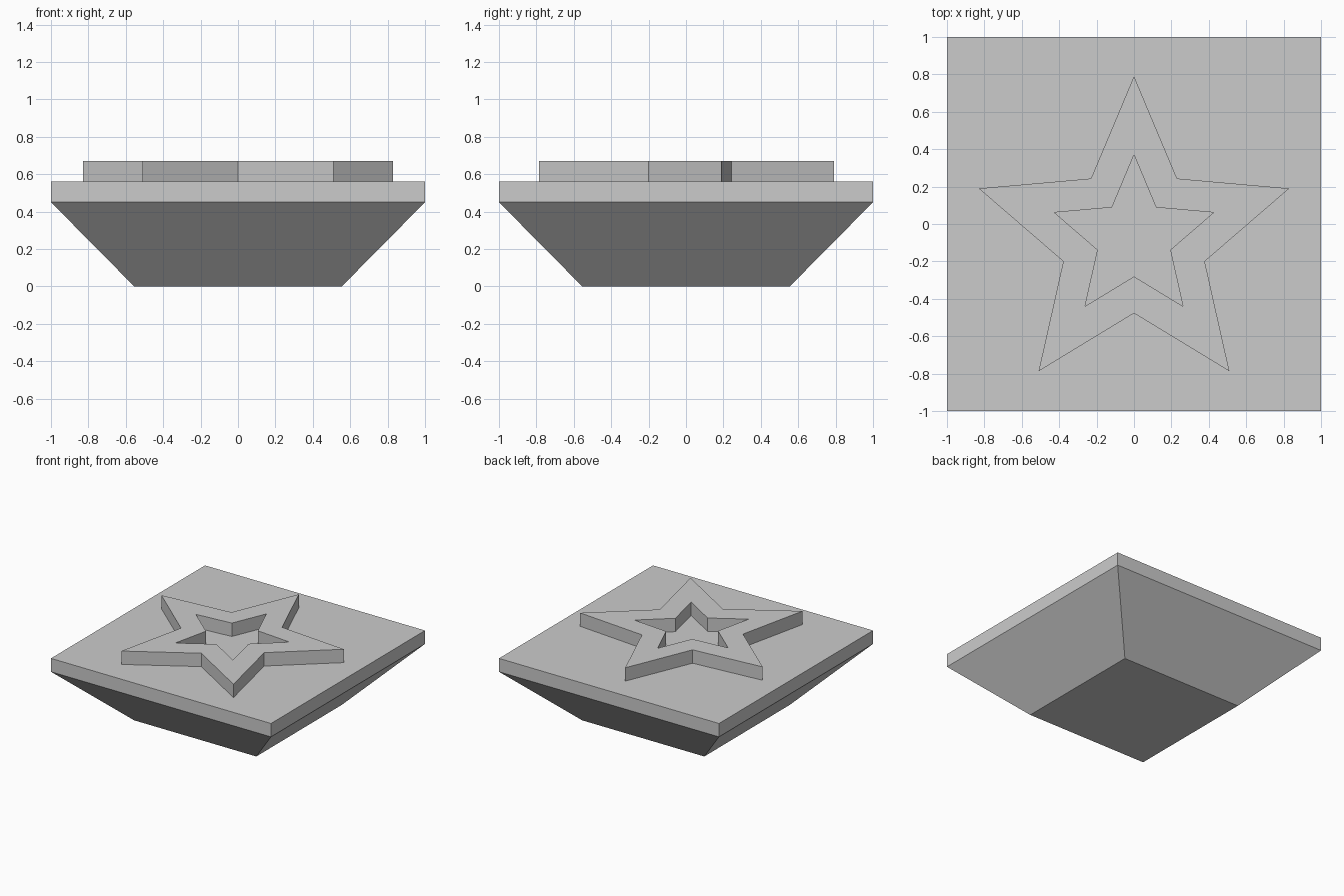
import bpy
import bmesh

cube = bpy.data.objects.get("Cube")
if cube:
    bpy.data.objects.remove(cube, do_unlink=True)

# One plain grey for the whole model
GREY = (0.6, 0.6, 0.6, 1.0)
grey = bpy.data.materials.new("plain_grey")
grey.use_nodes = True
grey.diffuse_color = GREY
grey.node_tree.nodes["Principled BSDF"].inputs["Base Color"].default_value = GREY


def add_loop(bm, outline, z):
    return [bm.verts.new((x, y, z)) for x, y in outline]


def bridge(bm, a, b):
    for i in range(len(a)):
        j = (i + 1) % len(a)
        bm.faces.new((a[i], a[j], b[j], b[i]))


def finish(bm, name):
    mesh = bpy.data.meshes.new(name)
    bm.to_mesh(mesh)
    bm.free()
    mesh.materials.append(grey)
    obj = bpy.data.objects.new(name, mesh)
    bpy.context.collection.objects.link(obj)


def square(half):
    return [(-half, -half), (half, -half), (half, half), (-half, half)]


# Square slab on a base that tapers towards the ground
bm = bmesh.new()
foot, rim, top = [add_loop(bm, square(h), z)
                  for h, z in ((0.555, 0), (1, 0.45), (1, 0.56))]
bridge(bm, foot, rim)
bridge(bm, rim, top)
bm.faces.new(foot[::-1])
bm.faces.new(top)
finish(bm, "tapered_base")

# Raised star frame: half outline from the rear tip, mirrored across x
half = [(0, 0.79), (0.23, 0.243), (0.83, 0.19), (0.378, -0.20),
        (0.51, -0.787), (0, -0.477)]
outer = half[::-1] + [(-x, y) for x, y in half[1:-1]]
inner = [(x * 0.513, y * 0.513 - 0.036) for x, y in outer]

bm = bmesh.new()
outer_low, outer_high = [add_loop(bm, outer, z) for z in (0.56, 0.67)]
inner_low, inner_high = [add_loop(bm, inner, z) for z in (0.56, 0.67)]
bridge(bm, outer_low, outer_high)
bridge(bm, outer_high, inner_high)
bridge(bm, inner_high, inner_low)
finish(bm, "star_frame")
